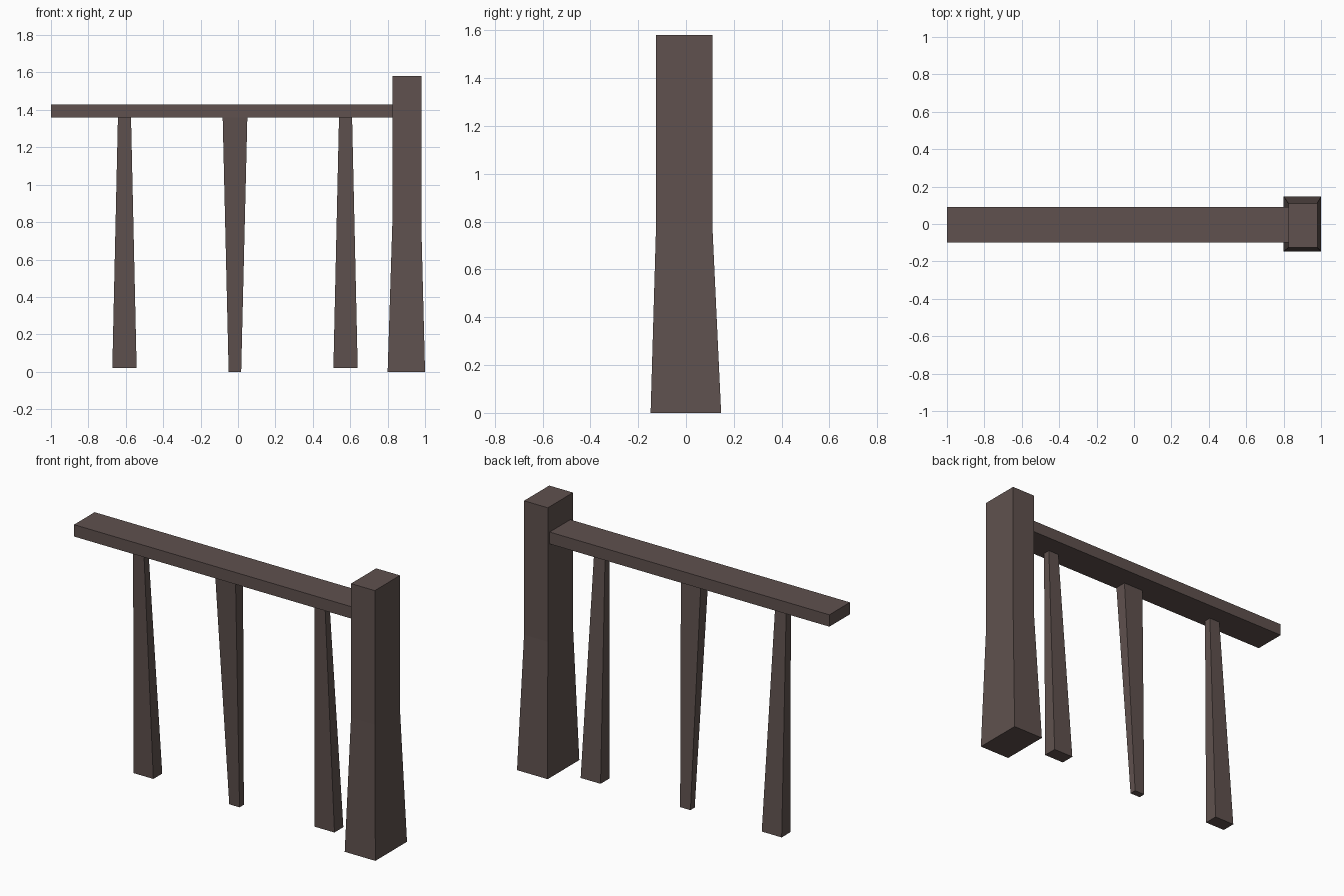
import bpy, bmesh

if "Cube" in bpy.data.objects:
    bpy.data.objects.remove(bpy.data.objects["Cube"])

wood = bpy.data.materials.new("dark_wood")
wood.diffuse_color = (0.115, 0.083, 0.077, 1)
wood.use_nodes = True
wood.node_tree.nodes["Principled BSDF"].inputs["Base Color"].default_value = wood.diffuse_color


def loft(name, sections):
    """Closed four-sided beam through (z, x0, x1, y0, y1) rectangles."""
    bm = bmesh.new()
    rings = [[bm.verts.new(p) for p in ((x0, y0, z), (x1, y0, z), (x1, y1, z), (x0, y1, z))]
             for z, x0, x1, y0, y1 in sections]
    for a, b in zip(rings, rings[1:]):
        for i in range(4):
            j = (i + 1) % 4
            bm.faces.new((a[i], a[j], b[j], b[i]))
    bm.faces.new(rings[0][::-1])
    bm.faces.new(rings[-1])
    mesh = bpy.data.meshes.new(name)
    bm.to_mesh(mesh)
    bm.free()
    mesh.materials.append(wood)
    obj = bpy.data.objects.new(name, mesh)
    bpy.context.collection.objects.link(obj)
    return obj


# Newel post with a flared foot
loft("end_post", [(0, 0.80, 1.00, -0.148, 0.147),
                  (0.79, 0.825, 0.98, -0.125, 0.11),
                  (1.58, 0.825, 0.98, -0.125, 0.11)])

# Handrail butting into the post
loft("handrail", [(1.36, -1.0, 0.83, -0.10, 0.092),
                  (1.43, -1.0, 0.83, -0.10, 0.092)])

# Outer balusters, wide at the foot and leaning slightly forward
for name, x in (("left_baluster", -0.607), ("right_baluster", 0.575)):
    loft(name, [(0.02, x - 0.065, x + 0.065, -0.015, 0.068),
                (1.36, x - 0.035, x + 0.035, -0.06, -0.018)])

# Middle baluster, the same taper upside down
loft("middle_baluster", [(0, -0.05, 0.017, -0.01, 0.03),
                         (1.36, -0.082, 0.05, -0.094, -0.024)])
